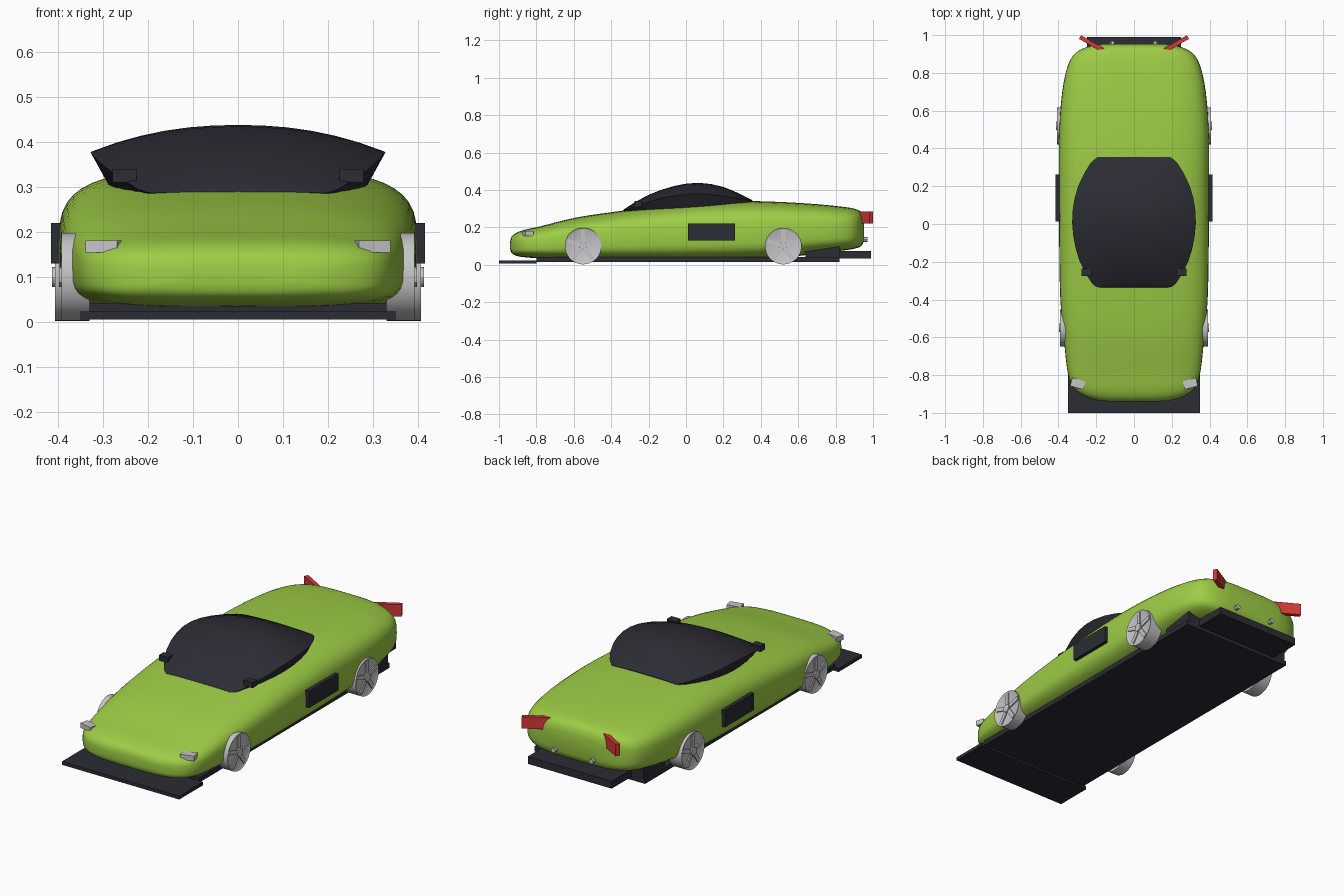
import bpy, bmesh, math
from mathutils import Matrix, Vector

old = bpy.data.objects.get("Cube")
if old:
    bpy.data.objects.remove(old)


def material(name, rgb, rough=0.6):
    m = bpy.data.materials.new(name)
    m.use_nodes = True
    m.diffuse_color = (*rgb, 1)
    bsdf = m.node_tree.nodes["Principled BSDF"]
    bsdf.inputs["Base Color"].default_value = (*rgb, 1)
    bsdf.inputs["Roughness"].default_value = rough
    return m


GREEN = material("lime green paint", (0.34, 0.61, 0.06))
DARK = material("dark trim", (0.025, 0.025, 0.035))
GREY = material("light grey metal", (0.56, 0.56, 0.58))
RED = material("red lens", (0.66, 0.04, 0.04))


def finish(bm, name, mat, smooth=None):
    bmesh.ops.recalc_face_normals(bm, faces=bm.faces)
    mesh = bpy.data.meshes.new(name)
    bm.to_mesh(mesh)
    bm.free()
    mesh.materials.append(mat)
    ob = bpy.data.objects.new(name, mesh)
    bpy.context.collection.objects.link(ob)
    if smooth:
        bpy.ops.object.select_all(action="DESELECT")
        ob.select_set(True)
        bpy.context.view_layer.objects.active = ob
        bpy.ops.object.shade_smooth_by_angle(angle=math.radians(smooth))
    return ob


def add_box(bm, centre, size, turn=0):
    mat = (Matrix.Translation(centre) @ Matrix.Rotation(turn, 4, "Z")
           @ Matrix.Diagonal((*size, 1)))
    bmesh.ops.create_cube(bm, size=1, matrix=mat)


def box(name, mat, centre, size, turn=0):
    bm = bmesh.new()
    add_box(bm, centre, size, turn)
    return finish(bm, name, mat)


def add_disc(bm, centre, radius, depth, sides, axis="Y", radius2=None):
    mat = Matrix.Translation(centre) @ Matrix.Rotation(math.pi / 2, 4, axis)
    bmesh.ops.create_cone(bm, cap_ends=True, segments=sides, radius1=radius,
                          radius2=radius if radius2 is None else radius2,
                          depth=depth, matrix=mat)


def refine(stations, steps):
    """Catmull-Rom rows through the given stations."""
    p = [Vector(s) for s in stations]
    p = [p[0]] + p + [p[-1]]
    rows = []
    for a, b, c, d in zip(p, p[1:], p[2:], p[3:]):
        for i in range(steps):
            t = i / steps
            rows.append(b + (c - a) * (t / 2)
                        + (2 * a - 5 * b + 4 * c - d) * (t * t / 2)
                        + (3 * b - a - 3 * c + d) * (t ** 3 / 2))
    return rows + [p[-1]]


def loft(name, mat, rings, smooth):
    bm = bmesh.new()
    loops = [[bm.verts.new(co) for co in ring] for ring in rings]
    for r, s in zip(loops, loops[1:]):
        for i in range(len(r)):
            j = (i + 1) % len(r)
            bm.faces.new((r[i], r[j], s[j], s[i]))
    bm.faces.new(loops[0])
    bm.faces.new(loops[-1])
    return finish(bm, name, mat, smooth)


# Body shell: rounded sections given as y, half width, bottom, top
BODY = [(-0.94, 0.13, 0.085, 0.125), (-0.932, 0.2, 0.062, 0.15),
        (-0.905, 0.275, 0.047, 0.172), (-0.86, 0.325, 0.04, 0.188),
        (-0.78, 0.352, 0.034, 0.205), (-0.6, 0.372, 0.026, 0.25),
        (-0.4, 0.39, 0.022, 0.281), (-0.1, 0.396, 0.02, 0.317),
        (0.25, 0.398, 0.022, 0.34), (0.5, 0.396, 0.035, 0.336),
        (0.7, 0.38, 0.06, 0.324), (0.83, 0.353, 0.075, 0.311),
        (0.9, 0.315, 0.086, 0.3), (0.937, 0.25, 0.1, 0.282),
        (0.952, 0.17, 0.13, 0.245)]


def body_ring(y, w, low, high, count=48):
    mid = low + (high - low) * 0.45
    ring = []
    for i in range(count):
        a = 2 * math.pi * i / count
        c, s = math.cos(a), math.sin(a)
        n = 3.4 if s > 0 else 4
        x = math.copysign(abs(c) ** (2 / n), c) * w
        z = abs(s) ** (2 / n)
        ring.append((x, y, mid + z * (high - mid) if s > 0 else mid - z * (mid - low)))
    return ring


loft("body_shell", GREEN, [body_ring(*r) for r in refine(BODY, 3)], 50)

# Canopy: y, half width, edge height, crown height
CANOPY = [(-0.335, 0.19, 0.287, 0.291), (-0.315, 0.222, 0.295, 0.308),
          (-0.2, 0.287, 0.338, 0.374), (-0.06, 0.322, 0.37, 0.422),
          (0.07, 0.325, 0.379, 0.438), (0.2, 0.296, 0.367, 0.416),
          (0.32, 0.232, 0.348, 0.363), (0.355, 0.19, 0.338, 0.344)]


def canopy_ring(y, w, edge, crown, count=12):
    ring = []
    for i in range(count + 1):
        u = 2 * i / count - 1
        ring.append((u * w, y, edge + (crown - edge) * (1 - abs(u) ** 2.2)))
    return ring + [(w * 0.82, y, 0.27), (-w * 0.82, y, 0.27)]


loft("canopy", DARK, [canopy_ring(*r) for r in refine(CANOPY, 2)], 40)

# Underbody: splitter, floor, rear block and diffuser
box("front_splitter", DARK, (0, -0.9, 0.015), (0.7, 0.2, 0.018))
box("floor_plate", DARK, (0, 0.01, 0.029), (0.66, 1.62, 0.026))
box("rear_floor_block", DARK, (0, 0.73, 0.06), (0.64, 0.18, 0.08))
box("rear_diffuser", DARK, (0, 0.9, 0.054), (0.5, 0.18, 0.04))


# Wheels: barrel, raised rim, spokes and hub
def wheel(name, side, y, face):
    bm = bmesh.new()
    inner = 0.33
    add_disc(bm, (side * (inner + face) / 2, y, 0.1), 0.098, face - inner, 32)
    bm.faces.ensure_lookup_table()
    outer = max(bm.faces, key=lambda f: side * f.calc_center_median().x)
    bmesh.ops.inset_region(bm, faces=[outer], thickness=0.012)
    bmesh.ops.translate(bm, verts=outer.verts, vec=(-side * 0.006, 0, 0))
    for k in range(5):
        mat = (Matrix.Translation((side * (face - 0.004), y, 0.1))
               @ Matrix.Rotation(2 * math.pi * k / 5, 4, "X")
               @ Matrix.Translation((0, 0, 0.045))
               @ Matrix.Diagonal((0.008, 0.022, 0.086, 1)))
        bmesh.ops.create_cube(bm, size=1, matrix=mat)
    add_disc(bm, (side * (face - 0.001), y, 0.1), 0.022, 0.014, 12)
    finish(bm, name, GREY, 30)


for label, s in (("left", 1), ("right", -1)):
    wheel(f"front_wheel_{label}", s, -0.55, 0.392)
    wheel(f"rear_wheel_{label}", s, 0.52, 0.407)
    box(f"side_vent_{label}", DARK, (s * 0.395, 0.137, 0.175), (0.04, 0.25, 0.09))
    box(f"mirror_{label}", DARK, (s * 0.252, -0.255, 0.325), (0.054, 0.04, 0.03))
    box(f"headlight_{label}", GREY, (s * 0.298, -0.845, 0.168),
        (0.072, 0.045, 0.027), s * 0.25)
    box(f"tail_light_{label}", RED, (s * 0.225, 0.955, 0.252),
        (0.14, 0.022, 0.064), s * 0.52)
    # Exhaust pipe
    bm = bmesh.new()
    add_disc(bm, (s * 0.113, 0.945, 0.135), 0.013, 0.05, 12, "X")
    finish(bm, f"exhaust_{label}", GREY, 30)
